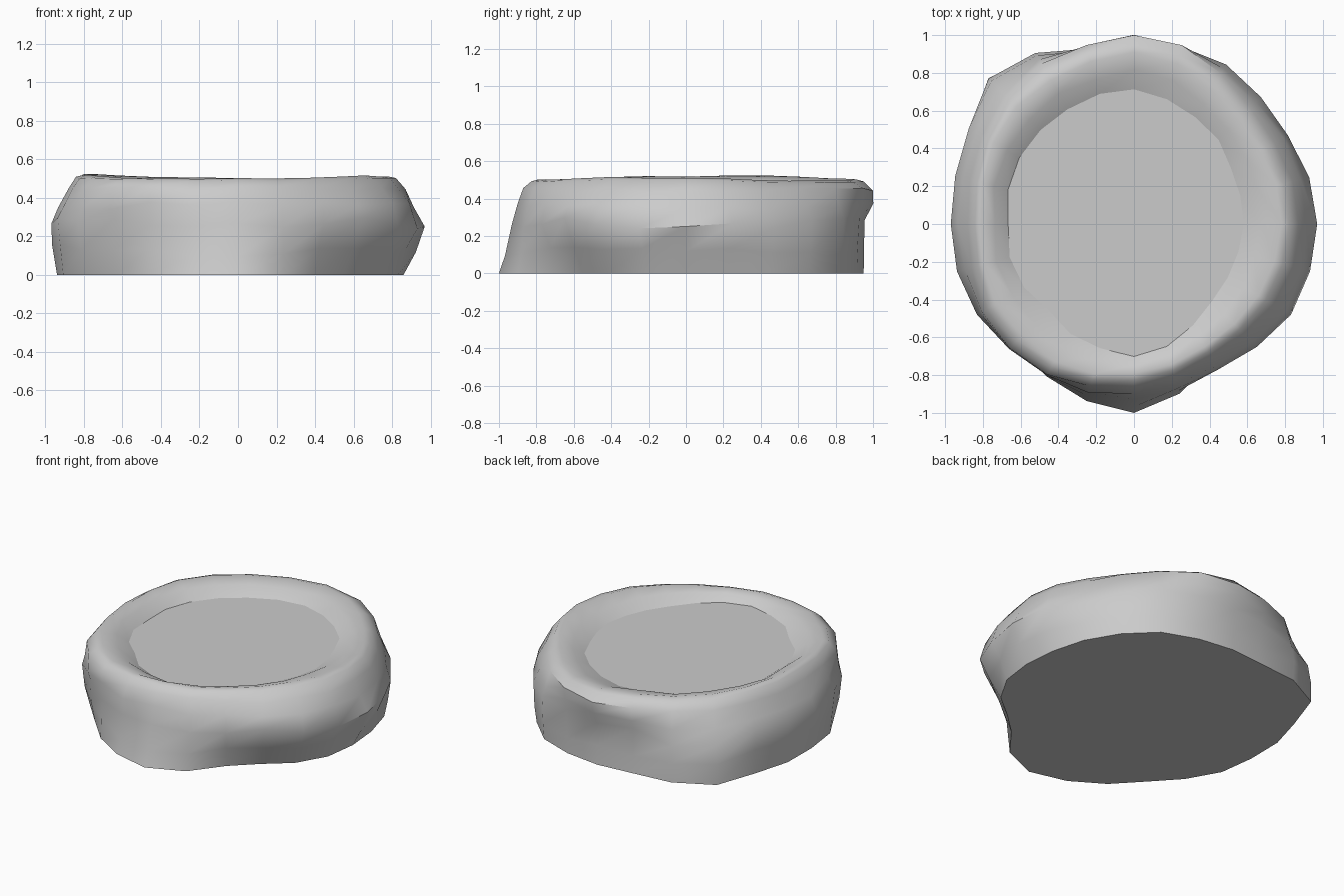
import bpy, bmesh, math, random

if "Cube" in bpy.data.objects:
    bpy.data.objects.remove(bpy.data.objects["Cube"])

random.seed(4)
N = 24  # one radius every 15 degrees, counter-clockwise from +x

# Outline radii of the rough stone, from the foot up to the basin edge
foot = [.86, .87, .90, .93, .96, .95, .95, .96, 1.04, 1.09, 1.0, .97,
        .94, .94, .91, .89, .93, .97, 1.0, .93, .80, .78, .83, .86]
belly = [.97, .96, .94, .95, .975, .96, .955, .95, 1.03, 1.07, 1.01, .98,
         .97, .97, .96, .92, .92, .92, .93, .90, .89, .92, .96, .965]
shoulder = [.87, .87, .86, .87, .92, .98, 1.0, .98, .98, .97, .93, .90,
            .88, .89, .93, .93, .92, .89, .87, .84, .82, .84, .86, .87]
crest = [.78, .78, .77, .78, .82, .88, .91, .89, .88, .88, .86, .83,
         .81, .82, .84, .83, .84, .82, .79, .77, .75, .75, .76, .77]
basin = [.58, .58, .59, .63, .65, .68, .71, .71, .70, .70, .70, .69,
         .665, .68, .67, .64, .67, .68, .70, .67, .62, .58, .57, .57]
FLOOR_Z = 0.44


def ring(bm, radii, z, jitter=0.0, wave=0.0):
    verts = []
    for i, r in enumerate(radii):
        a = math.tau * i / N
        h = z + random.uniform(-jitter, jitter) + wave * math.cos(2 * a + 0.6) - wave * 0.5 * math.cos(a)
        verts.append(bm.verts.new((r * math.cos(a), r * math.sin(a), h)))
    return verts


def bridge(bm, low, high):
    for i in range(N):
        j = (i + 1) % N
        bm.faces.new((low[i], low[j], high[j], high[i]))


def rough(radii, amount=0.012):
    return [r + random.uniform(-amount, amount) for r in radii]


def finish(bm, name, angle):
    mesh = bpy.data.meshes.new(name)
    bm.to_mesh(mesh)
    bm.free()
    obj = bpy.data.objects.new(name, mesh)
    bpy.context.collection.objects.link(obj)
    bpy.ops.object.select_all(action='DESELECT')
    obj.select_set(True)
    bpy.context.view_layer.objects.active = obj
    bpy.ops.object.shade_smooth_by_angle(angle=math.radians(angle))
    return obj


# Stone: flat foot, bulging rough wall, rounded rim, open basin
bm = bmesh.new()
lower = [f * .5 + b * .5 for f, b in zip(foot, belly)]
upper = [b * .45 + s * .55 + .01 for b, s in zip(belly, shoulder)]
edge = [c * .55 + s * .45 for c, s in zip(crest, shoulder)]
inner = [c * .5 + b * .5 for c, b in zip(crest, basin)]
rings = [
    ring(bm, foot, 0.0),
    ring(bm, rough(lower), 0.13, 0.02, 0.02),
    ring(bm, belly, 0.27, 0.03),
    ring(bm, rough(upper), 0.36, 0.02),
    ring(bm, shoulder, 0.445, 0.012),
    ring(bm, edge, 0.496, 0.004, 0.008),
    ring(bm, crest, 0.508, 0.004, 0.01),
    ring(bm, rough(inner), 0.485, 0.004, 0.006),
    ring(bm, basin, FLOOR_Z),
]
for low, high in zip(rings, rings[1:]):
    bridge(bm, low, high)
bm.faces.new(rings[0][::-1])
finish(bm, "stone_basin", 45)

# Flat basin floor closing the inside of the rim
bm = bmesh.new()
bm.faces.new(ring(bm, [r * 1.005 for r in basin], FLOOR_Z + 0.001))
finish(bm, "basin_floor", 30)
